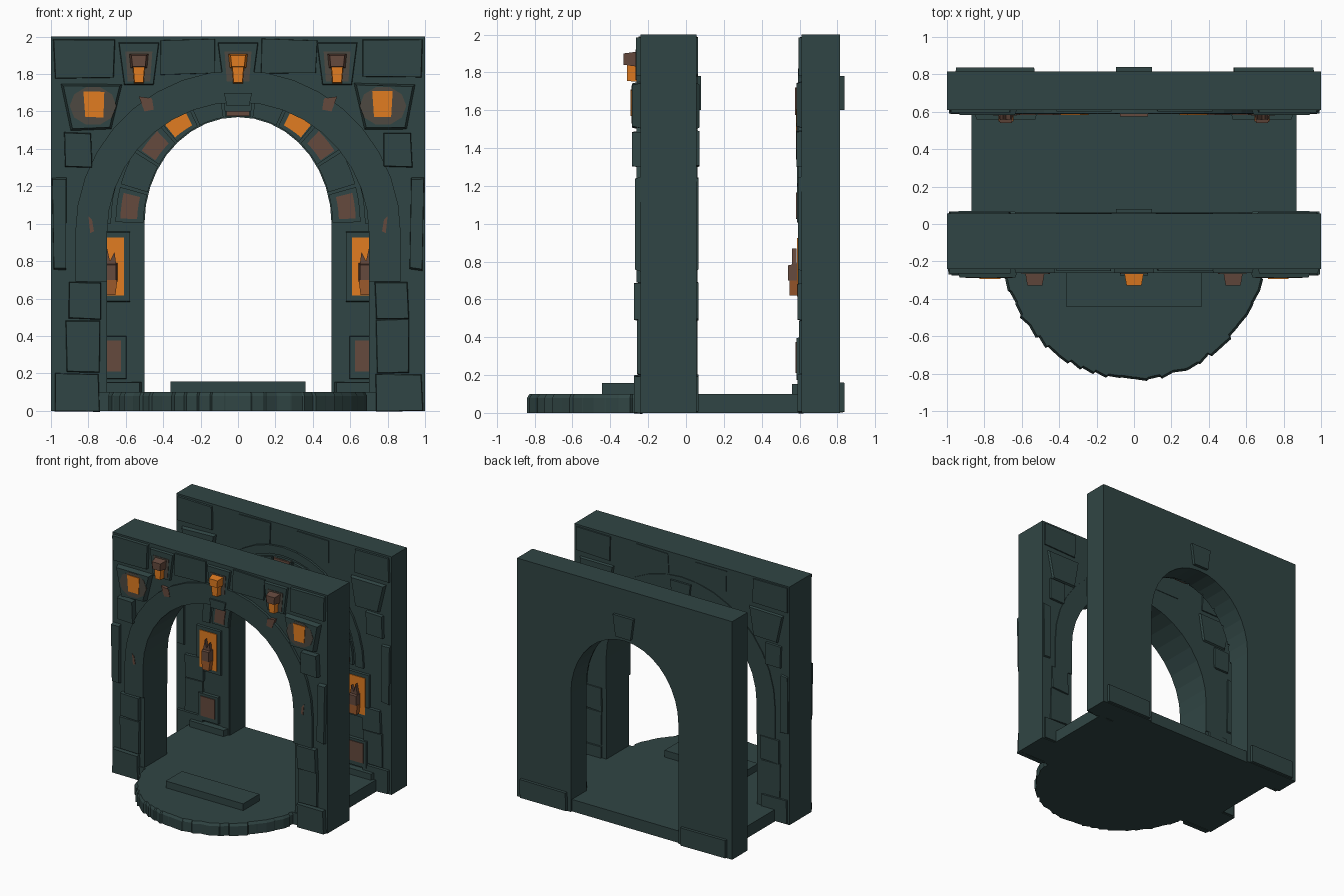
import bpy, bmesh, math, random

if "Cube" in bpy.data.objects:
    bpy.data.objects.remove(bpy.data.objects["Cube"])

random.seed(4)


def material(name, rgb):
    m = bpy.data.materials.new(name)
    m.diffuse_color = (*rgb, 1)
    m.use_nodes = True
    m.node_tree.nodes["Principled BSDF"].inputs["Base Color"].default_value = m.diffuse_color
    return m


STONE = material("dark teal stone", (0.030, 0.060, 0.058))
BROWN = material("warm brown stone", (0.130, 0.068, 0.048))
ORANGE = material("orange glow", (0.75, 0.20, 0.015))
HALO = material("dim glow halo", (0.075, 0.066, 0.052))
DIM = material("dull orange", (0.33, 0.10, 0.025))


def prism(name, pts, y0, y1, mat, taper=1.0, jitter=0.0):
    """Extrude an x-z outline from y0 to y1; the y1 end may be tapered."""
    pts = [(x + random.uniform(-jitter, jitter), z + random.uniform(-jitter, jitter)) for x, z in pts]
    cx = sum(p[0] for p in pts) / len(pts)
    cz = sum(p[1] for p in pts) / len(pts)
    bm = bmesh.new()
    a = [bm.verts.new((x, y0, z)) for x, z in pts]
    b = [bm.verts.new((cx + (x - cx) * taper, y1, cz + (z - cz) * taper)) for x, z in pts]
    bm.faces.new(a)
    bm.faces.new(b[::-1])
    n = len(pts)
    for i in range(n):
        bm.faces.new((a[i], b[i], b[(i + 1) % n], a[(i + 1) % n]))
    bmesh.ops.recalc_face_normals(bm, faces=bm.faces)
    me = bpy.data.meshes.new(name)
    bm.to_mesh(me)
    bm.free()
    me.materials.append(mat)
    ob = bpy.data.objects.new(name, me)
    bpy.context.collection.objects.link(ob)
    return ob


def rect(x0, x1, z0, z1, flare=0.0):
    return [(x0, z0), (x1, z0), (x1 + flare, z1), (x0 - flare, z1)]


def flip(pts, s):
    return [(x * s, z) for x, z in pts]


def arc(a, b, cz, t0, t1, n):
    return [(a * math.cos(t0 + (t1 - t0) * i / n), cz + b * math.sin(t0 + (t1 - t0) * i / n))
            for i in range(n + 1)]


def ring(a, b, cz, w, t0, t1, n):
    return arc(a, b, cz, t0, t1, n) + arc(a + w, b + w, cz, t1, t0, n)


def wall(name, a, b, cz, y0, y1):
    pts = [(-1, 0), (-a, 0)] + arc(a, b, cz, math.pi, 0, 18) + [(a, 0), (1, 0), (1, 2), (-1, 2)]
    return prism(name, pts, y0, y1, STONE)


def masonry(tag, y, d, k):
    """Relief blocks on a wall face at y, growing in direction d, depth scale k."""
    def blk(name, pts, depth, taper=0.95, j=0.006):
        prism(tag + "_" + name, pts, y - d * 0.01, y + d * depth * k, STONE, taper, j)
    for s in (1, -1):
        blk("plinth", flip(rect(0.74, 0.985, 0.0, 0.2), s), 0.035, 0.97)
        blk("pilaster_low", flip(rect(0.74, 0.92, 0.2, 0.49), s), 0.02)
        blk("pilaster_band", flip(rect(0.735, 0.91, 0.49, 0.69), s), 0.035)
        blk("pilaster_stone", flip(rect(0.78, 0.93, 1.3, 1.49), s), 0.045)
        blk("edge_stone", flip(rect(0.92, 0.99, 0.75, 1.25), s), 0.03)
        blk("lamp_stone", flip(rect(0.67, 0.9, 1.5, 1.75, 0.05), s), 0.045, 0.9)
        blk("corner_stone", flip(rect(0.66, 0.985, 1.78, 1.985), s), 0.025, 0.97)
        blk("top_stone", flip(rect(0.12, 0.42, 1.8, 1.985), s), 0.012, 0.98)


# Two walls pierced by arches
R, CZ = 0.70, 0.95
A, B, BZ = 0.50, 0.57, 1.0
wall("front_wall", R, R, CZ, -0.24, 0.055)
wall("back_wall", A, B, BZ, 0.61, 0.815)
masonry("front", -0.24, -1, 1.0)
masonry("inner", 0.055, 1, 0.35)
masonry("back", 0.61, -1, 0.6)

# Floor: passage slab, round landing with rough rim stones, low step
prism("passage_floor", rect(-0.87, 0.87, 0.0, 0.1), -0.25, 0.80, STONE)
bm = bmesh.new()
rows = [[], [], []]
N = 34
for i in range(N):
    for e in (0.06, 0.94):
        t = math.pi * (1 - 0.056) + (math.pi * 1.112) * (i + e) / N
        t = math.pi - 0.18 + (math.pi + 0.36) * (i + e) / N
        r = 0.705 + random.uniform(-0.010, 0.010)
        for row, (dr, z) in zip(rows, ((0.0, 0.0), (0.0, 0.08), (-0.012, 0.1))):
            row.append(bm.verts.new(((r + dr) * math.cos(t), -0.128 + (r + dr) * math.sin(t), z)))
for lo, hi in zip(rows, rows[1:]):
    for i in range(len(lo)):
        j = (i + 1) % len(lo)
        bm.faces.new((lo[i], lo[j], hi[j], hi[i]))
bm.faces.new(rows[0])
bm.faces.new(rows[2])
bmesh.ops.recalc_face_normals(bm, faces=bm.faces)
me = bpy.data.meshes.new("round_landing")
bm.to_mesh(me)
bm.free()
me.materials.append(STONE)
bpy.context.collection.objects.link(bpy.data.objects.new("round_landing", me))
prism("step", rect(-0.36, 0.36, 0.09, 0.157), -0.445, -0.23, STONE)

# Front arch moulding with straight feet, on both faces
for y0, y1 in ((-0.23, -0.262), (0.05, 0.062)):
    prism("arch_moulding", ring(R, R, CZ, 0.17, 0, math.pi, 18), y0, y1, STONE)
    for s in (1, -1):
        prism("moulding_foot", flip(rect(R, 0.87, 0.69, CZ), s), y0, y1, STONE)
prism("front_keystone", rect(-0.06, 0.06, 1.63, 1.70, 0.015), -0.2, -0.275, STONE)

# Glowing stones and lamps on the front
for s in (1, -1):
    c = s * 0.775
    prism("glow_halo", [(c + 0.125 * math.cos(k * math.pi / 5), 1.63 + 0.105 * math.sin(k * math.pi / 5))
                        for k in range(10)], -0.28, -0.288, HALO)
    prism("glow_stone", flip(rect(0.725, 0.82, 1.565, 1.705, 0.012), s), -0.285, -0.293, ORANGE, 1, 0.006)
    prism("warm_stain", flip([(0.45, 1.61), (0.50, 1.60), (0.53, 1.68), (0.46, 1.67)], s), -0.23, -0.266, BROWN)
    prism("warm_chip", flip([(0.77, 0.96), (0.79, 0.95), (0.80, 1.04), (0.78, 1.02)], s), -0.25, -0.266, BROWN)
for c in (-0.53, 0, 0.53):
    side = BROWN if c else ORANGE
    prism("corbel", rect(c - 0.08, c + 0.08, 1.74, 1.97, 0.03), -0.23, -0.262, STONE, 0.95)
    prism("lamp_halo", rect(c - 0.06, c + 0.06, 1.76, 1.92, 0.012), -0.26, -0.266, HALO)
    prism("lamp_body", rect(c - 0.026, c + 0.026, 1.75, 1.85, 0.008), -0.255, -0.312, ORANGE, 0.9)
    prism("lamp_cap", rect(c - 0.045, c + 0.045, 1.83, 1.91, 0.008), -0.255, -0.33, side, 0.75)

# Back arch voussoirs, some of them glowing
steps = 11
for i in range(steps):
    t0, t1 = math.pi * (i + 0.04) / steps, math.pi * (i + 0.96) / steps
    k = min(i, steps - 1 - i)
    prism("voussoir", ring(A + 0.005, B + 0.005, BZ, 0.15, t0, t1, 3), 0.62, 0.588, STONE)
    if k in (0, 2, 3):
        m = {0: BROWN, 2: BROWN, 3: ORANGE}[k]
        prism("warm_voussoir", ring(A + 0.04, B + 0.02, BZ, 0.09, t0 + 0.03, t1 - 0.03, 3), 0.59, 0.582, m)
prism("outer_moulding", ring(A + 0.18, B + 0.18, BZ, 0.07, 0, math.pi, 18), 0.62, 0.592, STONE)
prism("back_keystone_front", rect(-0.06, 0.06, 1.575, 1.72, 0.015), 0.62, 0.575, BROWN)

# Back wall panels and wall torches
for s in (1, -1):
    prism("jamb", flip(rect(0.505, 0.57, 0.1, 1.0), s), 0.62, 0.603, STONE)
    prism("torch_frame", flip(rect(0.575, 0.805, 0.58, 0.96), s), 0.62, 0.593, STONE, 0.97)
    prism("torch_panel", flip(rect(0.61, 0.77, 0.615, 0.925), s), 0.595, 0.587, ORANGE)
    prism("lower_frame", flip(rect(0.595, 0.785, 0.17, 0.40), s), 0.62, 0.585, STONE, 0.97)
    prism("lower_panel", flip(rect(0.625, 0.755, 0.21, 0.375), s), 0.587, 0.579, BROWN)
    prism("base_course", flip(rect(0.51, 0.86, 0.09, 0.155), s), 0.62, 0.56, STONE, 0.9)
    prism("torch_cup", flip(rect(0.655, 0.715, 0.62, 0.70, 0.01), s), 0.59, 0.548, DIM)
    prism("torch_head", flip(rect(0.645, 0.725, 0.69, 0.79), s), 0.59, 0.54, BROWN, 0.8)
    prism("torch_spike", flip([(0.65, 0.77), (0.72, 0.77), (0.70, 0.87), (0.685, 0.80), (0.66, 0.85)], s),
          0.585, 0.56, BROWN)

# Plain rear faces: keystones and base blocks
for y in (0.055, 0.815):
    prism("rear_keystone", rect(-0.07, 0.07, 1.60, 1.78, 0.025), y - 0.02, y + 0.024, STONE)
for s in (1, -1):
    prism("rear_base_block", flip(rect(0.53, 0.96, 0.0, 0.155), s), 0.80, 0.838, STONE, 0.98, 0.006)
